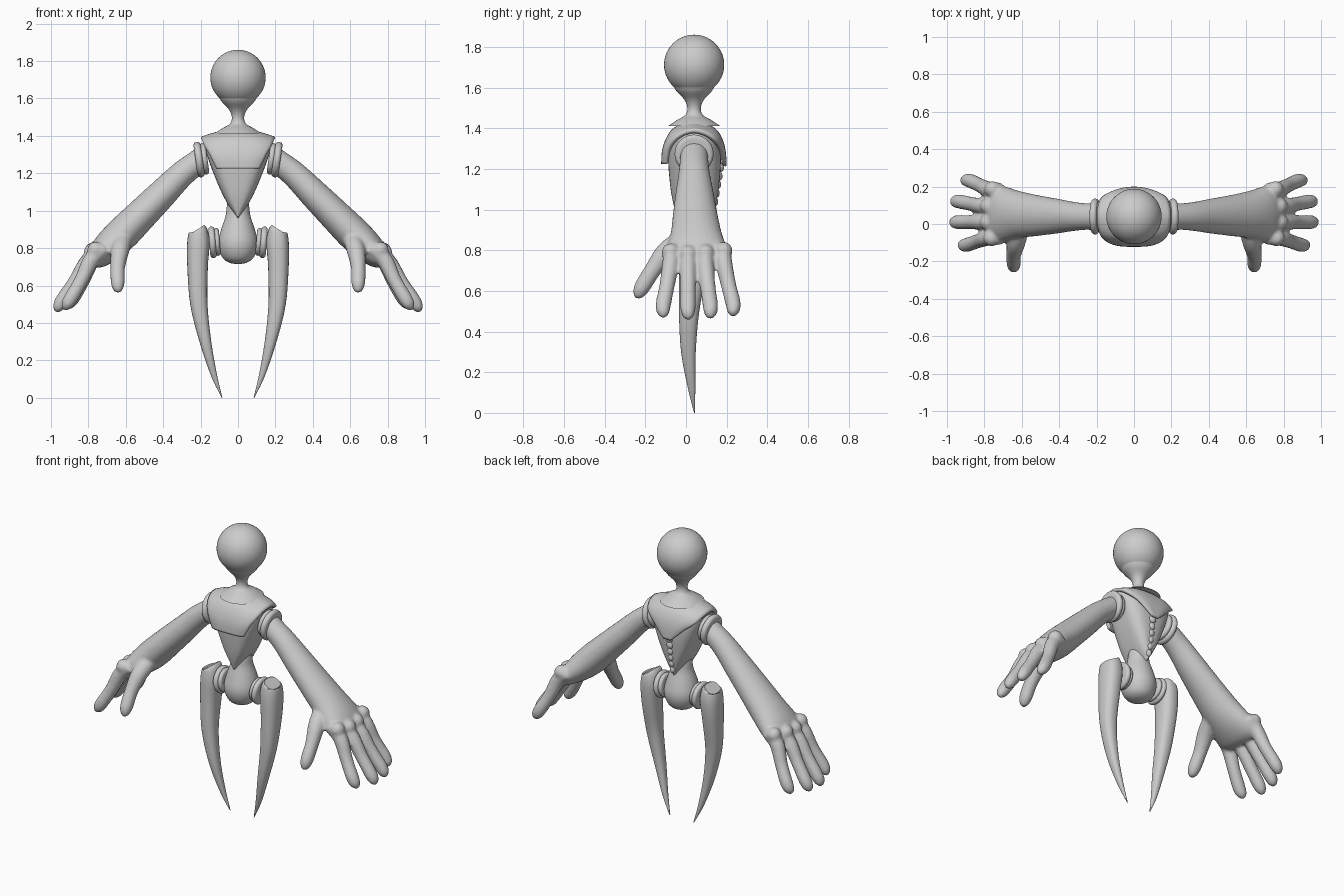
import bpy, bmesh, math
from mathutils import Vector, Matrix

if "Cube" in bpy.data.objects:
    bpy.data.objects.remove(bpy.data.objects["Cube"])

Y0 = 0.04  # body axis depth


def finish(name, bm, mirror=False, angle=35):
    bmesh.ops.recalc_face_normals(bm, faces=bm.faces[:])
    me = bpy.data.meshes.new(name)
    bm.to_mesh(me)
    bm.free()
    ob = bpy.data.objects.new(name, me)
    bpy.context.collection.objects.link(ob)
    if mirror:
        ob.modifiers.new("Mirror", 'MIRROR').use_clip = False
    bpy.ops.object.select_all(action='DESELECT')
    bpy.context.view_layer.objects.active = ob
    ob.select_set(True)
    bpy.ops.object.shade_smooth_by_angle(angle=math.radians(angle))
    return ob


def smooth_path(pts, k):
    """Catmull-Rom sampling of tuples of any length."""
    P = [pts[0]] + list(pts) + [pts[-1]]
    out = []
    for i in range(1, len(P) - 2):
        for s in range(k):
            t = s / k
            out.append([0.5 * (2*b + (c-a)*t + (2*a-5*b+4*c-d)*t*t + (3*b-a-3*c+d)*t**3)
                        for a, b, c, d in zip(P[i-1], P[i], P[i+1], P[i+2])])
    return out + [list(pts[-1])]


def loft(bm, pts, n=24, power=2.0, k=5):
    """Tube through (x, y, z, half thickness, half depth) sections."""
    S = smooth_path(pts, k)
    rings = []
    for i, s in enumerate(S):
        T = (Vector(S[min(i+1, len(S)-1)][:3]) - Vector(S[max(i-1, 0)][:3])).normalized()
        A = T.cross(Vector((0, 1, 0))).normalized()
        B = A.cross(T)
        ring = []
        for j in range(n):
            c, d = math.cos(2*math.pi*j/n), math.sin(2*math.pi*j/n)
            e = 2 / power
            ring.append(bm.verts.new(Vector(s[:3]) + A*s[3]*math.copysign(abs(c)**e, c)
                                     + B*s[4]*math.copysign(abs(d)**e, d)))
        rings.append(ring)
    for a, b in zip(rings, rings[1:]):
        for j in range(n):
            bm.faces.new((a[j], a[(j+1) % n], b[(j+1) % n], b[j]))
    bm.faces.new(rings[0])
    bm.faces.new(rings[-1])


def revolve(bm, profile, matrix, n=40):
    """Turn (radius, height) points about local z."""
    rings = [[bm.verts.new(matrix @ Vector((r*math.cos(2*math.pi*j/n), r*math.sin(2*math.pi*j/n), h)))
              for j in range(n)] for r, h in profile]
    for a, b in zip(rings, rings[1:]):
        for j in range(n):
            bm.faces.new((a[j], a[(j+1) % n], b[(j+1) % n], b[j]))
    bm.faces.new(rings[0])
    bm.faces.new(rings[-1])


axis = Matrix.Translation((0, Y0, 0))

# Head
bm = bmesh.new()
bmesh.ops.create_uvsphere(bm, u_segments=48, v_segments=28, radius=0.148,
                          matrix=Matrix.Translation((0, Y0, 1.712)))
finish("head", bm)

# Neck flaring into the head and shoulders
bm = bmesh.new()
revolve(bm, smooth_path([(.10, 1.605), (.085, 1.58), (.048, 1.54), (.033, 1.50),
                         (.043, 1.465), (.085, 1.44), (.13, 1.41)], 4), axis)
finish("neck", bm)

# Torso: wedge tapering to a narrow keel
bm = bmesh.new()
loft(bm, [(0, .04, .96, .004, .085), (0, .042, 1.03, .052, .105), (0, .042, 1.12, .098, .12),
          (0, .042, 1.25, .15, .13), (0, .041, 1.34, .178, .12), (0, .04, 1.385, .175, .085)],
     n=48, power=3.2)
finish("torso", bm)

# Shoulder cape: sheet bent over the torso, trapezoid in front, V at the back
bm = bmesh.new()
path = smooth_path([(-.112, 1.225, .11), (-.108, 1.29, .143), (-.085, 1.355, .172), (-.045, 1.40, .187),
                    (.04, 1.425, .195), (.125, 1.40, .187), (.165, 1.355, .165), (.185, 1.29, .10),
                    (.19, 1.215, .02)], 4)
N = 20
grid = []
for y, z, w in path:
    lift = max(0, (z - 1.30) / .125)
    row = []
    for i in range(N + 1):
        u = 2*i/N - 1
        pull = .03 * u**4 * (w / .19)
        row.append(bm.verts.new((u*w, y + math.copysign(pull, Y0 - y) * min(1, abs(Y0 - y)*10),
                                 z - .04*u*u*lift)))
    grid.append(row)
for a, b in zip(grid, grid[1:]):
    for i in range(N):
        bm.faces.new((a[i], a[i+1], b[i+1], b[i]))
cape = finish("shoulder_cape", bm)
sol = cape.modifiers.new("Thickness", 'SOLIDIFY')
sol.thickness, sol.offset = 0.02, 0

# Spine: chain of knobs down the back
bm = bmesh.new()
for i in range(6):
    t = i / 5
    m = Matrix.Translation((0, .167 - .035*t, 1.21 - .21*t)) @ Matrix.Rotation(.25, 4, 'X') \
        @ Matrix.Diagonal((.024 - .006*t, .019, .026, 1))
    bmesh.ops.create_uvsphere(bm, u_segments=16, v_segments=10, radius=1, matrix=m)
finish("spine", bm)

# Waist and pelvis teardrop
bm = bmesh.new()
revolve(bm, smooth_path([(.05, 1.08), (.06, 1.02), (.067, .97), (.09, .90), (.105, .84),
                         (.101, .79), (.078, .743), (.04, .72), (.001, .715)], 4), axis)
finish("pelvis", bm)


# Joint collars: stepped rings at shoulders and hips
def collar(name, loc, r, w, tilt):
    bm = bmesh.new()
    m = Matrix.Translation(loc) @ Matrix.Rotation(math.pi/2 + tilt, 4, 'Y')
    for h, rr, half in ((-w*.55, r*.88, w*.5), (w*.35, r, w*.6)):
        prof = [(rr - half + half*math.cos(a), h + half*math.sin(a))
                for a in [math.pi*(i/10 - .5) for i in range(11)]]
        revolve(bm, prof, m)
    finish(name, bm, True)


collar("shoulder_collars", (.197, Y0, 1.275), .096, .032, .14)
collar("hip_collars", (.127, Y0, .832), .085, .028, .08)

# Horn-shaped legs
bm = bmesh.new()
loft(bm, [(.217, .04, .90, .041, .058), (.212, .04, .885, .052, .067), (.212, .04, .82, .060, .074),
          (.216, .033, .70, .055, .068), (.209, .015, .50, .046, .05), (.174, .012, .30, .031, .036),
          (.128, .028, .12, .016, .018), (.085, .042, .0, .002, .002)], n=28, power=2.4)
finish("legs", bm, True)

# Arms with big hands, fused into one smooth skin
bm = bmesh.new()
loft(bm, [(.19, .04, 1.28, .064, .068), (.30, .04, 1.195, .07, .075), (.41, .042, 1.085, .079, .093),
          (.52, .045, .975, .086, .11), (.62, .05, .875, .091, .127), (.70, .053, .80, .082, .15),
          (.755, .055, .745, .06, .155), (.785, .055, .715, .03, .13)])
for yb, yt, dx, dz in ((-.075, -.112, -.045, .005), (.01, .01, 0, -.005),
                       (.095, .12, -.005, 0), (.185, .232, -.06, .012)):
    ym = (yb + yt) / 2
    loft(bm, [(.71, yb, .80, .036, .036), (.80 + dx*.4, yb, .735 + dz, .044, .042),
              (.875 + dx*.8, ym, .62 + dz, .038, .038), (.94 + dx, yt, .525 + dz, .038, .038),
              (.965 + dx, yt, .485 + dz, .029, .029), (.977 + dx, yt, .466 + dz, .010, .010)], n=16)
    # knuckle
    bmesh.ops.create_uvsphere(bm, u_segments=16, v_segments=10, radius=.045,
                              matrix=Matrix.Translation((.78 + dx*.4, yb, .785 + dz)))
# thumb
loft(bm, [(.61, -.02, .85, .05, .05), (.63, -.10, .79, .05, .05), (.643, -.165, .70, .04, .042),
          (.643, -.215, .62, .038, .04), (.642, -.235, .58, .027, .028), (.642, -.242, .562, .01, .01)], n=16)
arms = finish("arms", bm, angle=80)
rem = arms.modifiers.new("Fuse", 'REMESH')
rem.mode, rem.voxel_size, rem.use_smooth_shade = 'VOXEL', 0.009, True
smo = arms.modifiers.new("Soften", 'SMOOTH')
smo.factor, smo.iterations = 0.5, 8
arms.modifiers.new("Mirror", 'MIRROR').use_mirror_merge = False
# keep the fuse before any shading modifier
for i, n in enumerate(("Fuse", "Soften", "Mirror")):
    arms.modifiers.move(arms.modifiers.find(n), i)
